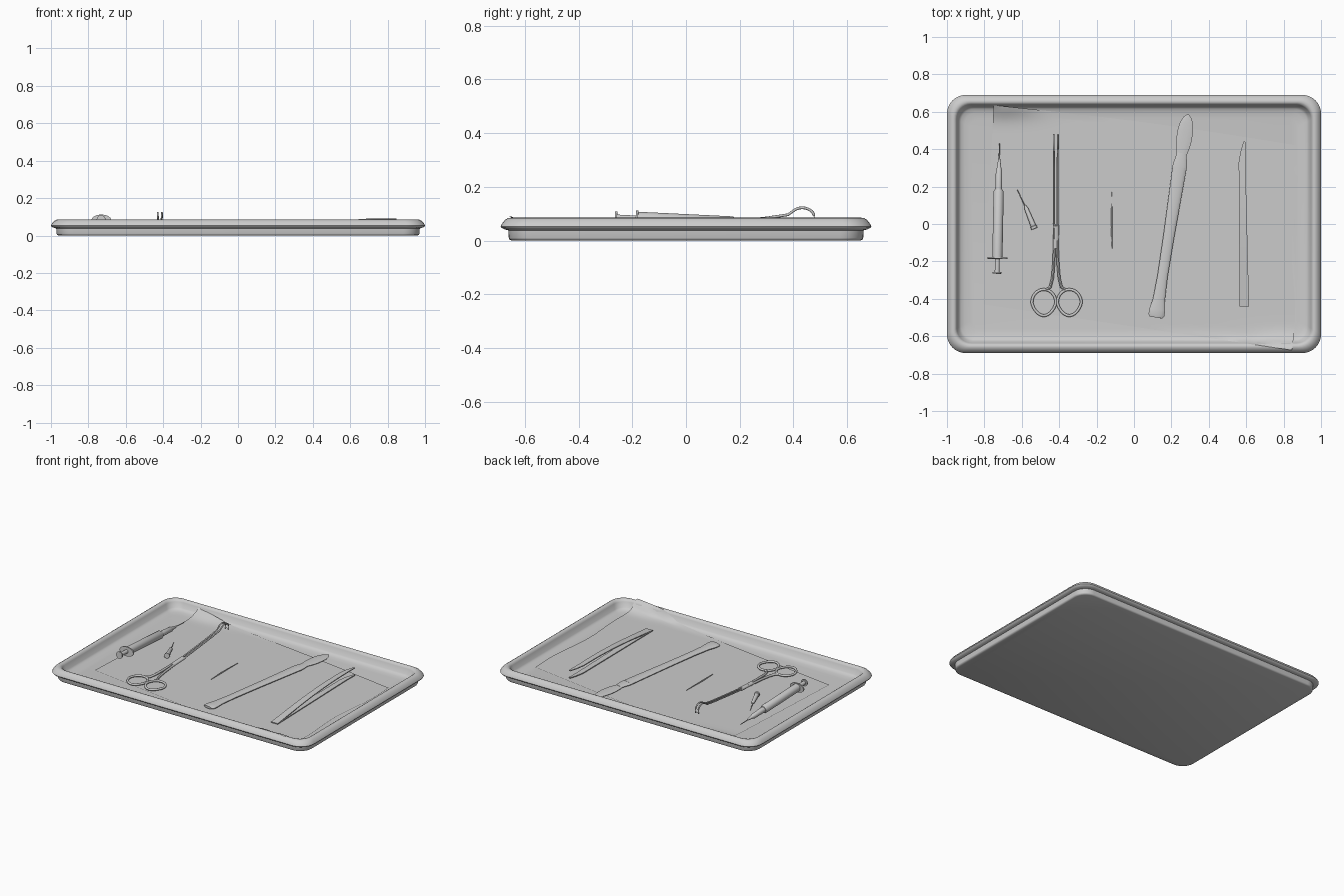
import bpy, bmesh, math
from mathutils import Vector

cube = bpy.data.objects.get("Cube")
if cube:
    bpy.data.objects.remove(cube, do_unlink=True)

steel = bpy.data.materials.new("plain_grey")
steel.use_nodes = True
GREY = (0.6, 0.6, 0.6, 1)
steel.diffuse_color = GREY
steel.node_tree.nodes["Principled BSDF"].inputs["Base Color"].default_value = GREY


def finish(name, bm, angle=40):
    bmesh.ops.recalc_face_normals(bm, faces=bm.faces[:])
    mesh = bpy.data.meshes.new(name)
    bm.to_mesh(mesh)
    bm.free()
    mesh.materials.append(steel)
    obj = bpy.data.objects.new(name, mesh)
    bpy.context.collection.objects.link(obj)
    bpy.ops.object.select_all(action="DESELECT")
    obj.select_set(True)
    bpy.context.view_layer.objects.active = obj
    bpy.ops.object.shade_smooth_by_angle(angle=math.radians(angle))
    return obj


def bridge(bm, rings, closed=False):
    pairs = list(zip(rings, rings[1:]))
    if closed:
        pairs.append((rings[-1], rings[0]))
    for a, b in pairs:
        for i in range(len(a)):
            j = (i + 1) % len(a)
            bm.faces.new((a[i], a[j], b[j], b[i]))
    if not closed:
        bm.faces.new(rings[0])
        bm.faces.new(rings[-1])


def loft(name, stations, sides=12, closed=False):
    """Sweep an ellipse (or a box, with 4 sides) through (x, y, z, width, height)."""
    bm = bmesh.new()
    pts = [Vector(s[:3]) for s in stations]
    rings, n = [], len(pts)
    for i, s in enumerate(stations):
        if closed:
            tangent = pts[(i + 1) % n] - pts[i - 1]
        else:
            tangent = pts[min(i + 1, n - 1)] - pts[max(i - 1, 0)]
        tangent.normalize()
        side = tangent.cross(Vector((0, 0, 1))).normalized()
        up = side.cross(tangent)
        grow = math.sqrt(2) if sides == 4 else 1
        ring = []
        for k in range(sides):
            a = 2 * math.pi * (k + 0.5) / sides
            offset = side * math.cos(a) * s[3] / 2 + up * math.sin(a) * s[4] / 2
            ring.append(bm.verts.new(pts[i] + offset * grow))
        rings.append(ring)
    bridge(bm, rings, closed)
    return finish(name, bm)


def along(start, end, sections):
    """Stations on a straight axis: (fraction, width, height)."""
    a, b = Vector(start), Vector(end)
    return [(*a.lerp(b, t), w, h) for t, w, h in sections]


# Tray: rounded rectangles stacked along a (inset, height) profile
HX, HY = 1.0, 0.69
PROFILE = [(0.04, 0), (0.032, 0.004), (0.03, 0.01), (0.028, 0.038), (0.016, 0.041),
           (0.003, 0.047), (0, 0.053), (0.004, 0.062), (0.016, 0.077), (0.028, 0.084),
           (0.038, 0.085), (0.047, 0.081), (0.053, 0.07), (0.064, 0.036), (0.075, 0.027),
           (0.095, 0.022), (0.125, 0.018)]


def rounded_ring(bm, inset, z, steps=8):
    r = max(0.1 - 0.4 * inset, 0.04)
    ring = []
    for q, (sx, sy) in enumerate([(1, 1), (-1, 1), (-1, -1), (1, -1)]):
        for k in range(steps + 1):
            a = (q + k / steps) * math.pi / 2
            ring.append(bm.verts.new((sx * (HX - inset - r) + r * math.cos(a),
                                      sy * (HY - inset - r) + r * math.sin(a), z)))
    return ring


bm = bmesh.new()
bridge(bm, [rounded_ring(bm, d, z) for d, z in PROFILE])
finish("tray", bm, 50)


# Cloth: thin sheet draped on the tray floor and up the walls at two corners
def tray_height(x, y):
    d = min(HX - abs(x), HY - abs(y))
    inner = PROFILE[10:]
    if d <= inner[0][0]:
        return inner[0][1]
    for (d0, z0), (d1, z1) in zip(inner, inner[1:]):
        if d <= d1:
            return z0 + (z1 - z0) * (d - d0) / (d1 - d0)
    return inner[-1][1]


def cloth_height(x, y):
    z = tray_height(x, y) + 0.005
    for cx, cy, lift in [(-0.7, 0.65, 0.04), (0.8, -0.69, 0.062)]:
        near = ((x - cx) / 0.2) ** 2 + ((y - cy) / 0.07) ** 2
        z = max(z, 0.023 + lift * math.exp(-near))
    return z


bm = bmesh.new()
NU, NV = 64, 56
corners = [Vector(c) for c in [(-0.805, -0.43), (0.845, -0.675), (0.868, 0.42), (-0.75, 0.635)]]
grid = []
for i in range(NU + 1):
    u = i / NU
    row = []
    for j in range(NV + 1):
        v = j / NV
        p = corners[0].lerp(corners[1], u).lerp(corners[3].lerp(corners[2], u), v)
        p.x += 0.012 * u * math.sin(v * math.pi * 3)
        p.y += 0.015 * v * math.sin(u * math.pi)
        row.append(bm.verts.new((p.x, p.y, cloth_height(p.x, p.y))))
    grid.append(row)
for i in range(NU):
    for j in range(NV):
        bm.faces.new((grid[i][j], grid[i + 1][j], grid[i + 1][j + 1], grid[i][j + 1]))
finish("cloth", bm, 60)

# Syringe, tilted slightly nose down
TAIL, NOSE = (-0.732, -0.265, 0.084), (-0.719, 0.435, 0.05)


def syringe_part(name, sections, sides=20):
    loft(name, along(TAIL, NOSE, sections), sides)


syringe_part("syringe_thumb_rest", [(0, 0.048, 0.048), (0.012, 0.048, 0.048)])
syringe_part("syringe_plunger", [(0.01, 0.026, 0.026), (0.12, 0.026, 0.026)])
syringe_part("syringe_flange", [(0.112, 0.108, 0.064), (0.124, 0.108, 0.064)])
syringe_part("syringe_barrel", [(0.12, 0.055, 0.055), (0.625, 0.055, 0.055), (0.64, 0.044, 0.044)])
syringe_part("syringe_hub", [(0.63, 0.038, 0.038), (0.79, 0.034, 0.034),
                             (0.8, 0.026, 0.026), (0.88, 0.01, 0.01)])
syringe_part("syringe_needle", [(0.87, 0.007, 0.007), (0.98, 0.006, 0.006), (1, 0.001, 0.001)], 8)

# Spare needle with its hub
loft("spare_needle_hub", along((-0.532, -0.025, 0.042), (-0.583, 0.1, 0.036),
     [(0, 0.036, 0.036), (0.1, 0.036, 0.036), (0.12, 0.03, 0.03), (0.85, 0.022, 0.022), (1, 0.009, 0.009)]))
loft("spare_needle", along((-0.58, 0.09, 0.036), (-0.625, 0.185, 0.032),
     [(0, 0.006, 0.006), (1, 0.003, 0.003)]), 8)

# Clamp: two mirrored arms with finger loops and upward arched jaws
CLAMP_X = -0.418
for label, s in (("left", 1), ("right", -1)):
    loop = []
    for k in range(32):
        a = 2 * math.pi * k / 32
        c, sn = math.cos(a), math.sin(a)
        rx = 0.064 - 0.012 * max(-sn, 0)
        loop.append((CLAMP_X + s * (0.068 + rx * c) + 0.004, -0.42 + 0.07 * sn, 0.036, 0.015, 0.015))
    loft("clamp_loop_" + label, loop, 10, True)
    shank = [(0.052, -0.352, 0.036), (0.03, -0.338, 0.036), (0.018, -0.29, 0.038), (0.012, -0.22, 0.042),
             (0.008, -0.13, 0.046), (0.009, 0, 0.052)]
    loft("clamp_shank_" + label, [(CLAMP_X + s * x, y, z, 0.015, 0.017) for x, y, z in shank], 10)
    jaw = [(0.009, -0.02, 0.051), (0.009, 0.15, 0.068), (0.009, 0.3, 0.084), (0.01, 0.38, 0.096)]
    for k in range(1, 13):
        a = math.radians(150 - k * 15)
        jaw.append((0.011, 0.433 + 0.045 * math.cos(a), 0.086 + 0.036 * math.sin(a)))
    loft("clamp_jaw_" + label, [(CLAMP_X + s * x, y, z, 0.01, 0.01) for x, y, z in jaw], 10)
loft("clamp_pivot", [(CLAMP_X, -0.13, 0.046, 0.026, 0.022), (CLAMP_X, -0.01, 0.051, 0.03, 0.024)], 8)

# Suture needle
loft("suture_needle", [(-0.118, 0.17, 0.028, 0.003, 0.003), (-0.119, 0.08, 0.029, 0.006, 0.006),
                       (-0.12, -0.02, 0.029, 0.009, 0.009), (-0.117, -0.13, 0.028, 0.003, 0.003)], 8)

# Scalpel: tapered flat handle, collar and rounded blade
BUTT, TIP = (0.118, -0.5, 0.038), (0.288, 0.585, 0.036)


def scalpel_part(name, sections, sides):
    loft(name, along(BUTT, TIP, sections), sides)


scalpel_part("scalpel_handle", [(0, 0.07, 0.016), (0.012, 0.088, 0.022), (0.04, 0.086, 0.022), (0.09, 0.066, 0.022),
                                (0.2, 0.056, 0.022), (0.4, 0.06, 0.022), (0.6, 0.07, 0.022), (0.74, 0.078, 0.022)], 16)
scalpel_part("scalpel_collar", [(0.735, 0.08, 0.02), (0.755, 0.076, 0.02), (0.81, 0.052, 0.014)], 16)
scalpel_part("scalpel_blade", [(0.8, 0.056, 0.01), (0.83, 0.072, 0.01), (0.87, 0.086, 0.01), (0.92, 0.086, 0.01),
                               (0.96, 0.072, 0.008), (0.985, 0.046, 0.006), (1, 0.012, 0.003)], 12)

# Tweezers: two thin arms joined at the butt, spreading upward
for label, rise in (("lower", 0), ("upper", 0.05)):
    arm = []
    for k in range(17):
        t = k / 16
        width = 0.05 - 0.016 * t if t < 0.9 else 0.0356 - 0.25 * (t - 0.9)
        lift = rise * math.sin(min(t / 0.8, 1) * math.pi / 2)
        arm.append((0.59 - 0.014 * t + 0.15 * max(t - 0.9, 0), -0.44 + 0.88 * t, 0.031 + lift, width, 0.006))
    loft("tweezers_arm_" + label, arm, 4)
